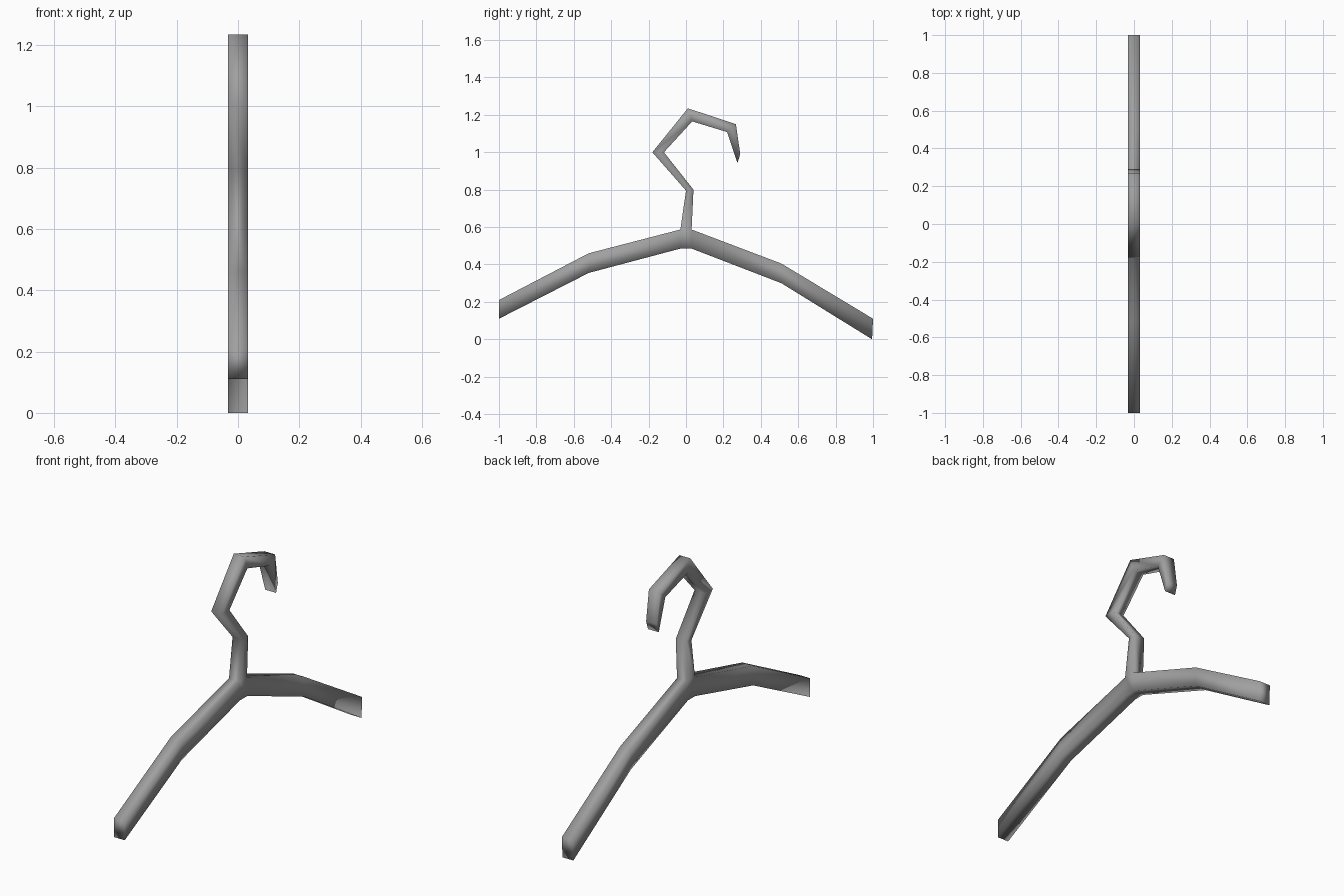
import bpy
import bmesh

cube = bpy.data.objects.get("Cube")
if cube:
    bpy.data.objects.remove(cube, do_unlink=True)

HALF = 0.032  # half thickness across x

grey = bpy.data.materials.new("plain grey")
grey.use_nodes = True
colour = (0.35, 0.35, 0.35, 1)
grey.diffuse_color = colour
grey.node_tree.nodes["Principled BSDF"].inputs["Base Color"].default_value = colour

# Paired (y, z) edges of the bar, upper or outer edge first
arms = [((-1, .21), (-1, .11)), ((-.52, .46), (-.52, .355)),
        ((-.03, .587), (-.03, .485)), ((.03, .587), (.03, .485)),
        ((.51, .405), (.51, .30)), ((1, .11), (.995, 0))]
hook = [((-.03, .587), (.03, .587)), ((0, .795), (.04, .80)),
        ((-.18, 1), (-.118, 1)), ((.01, 1.235), (.033, 1.165)),
        ((.267, 1.15), (.22, 1.108)), ((.29, .99), (.275, .942))]

bm = bmesh.new()
points = {}


def vert(p):
    """Share corners where the hook meets the arms."""
    if p not in points:
        points[p] = bm.verts.new((-HALF, *p))
    return points[p]


# Flat silhouette of arms and hook
for chain in (arms, hook):
    for (a, b), (c, d) in zip(chain, chain[1:]):
        bm.faces.new([vert(p) for p in (a, b, d, c)])

# Thicken into one solid, keeping the back side closed
side = bmesh.ops.extrude_face_region(bm, geom=bm.faces[:], use_keep_orig=True)
moved = [g for g in side["geom"] if isinstance(g, bmesh.types.BMVert)]
bmesh.ops.translate(bm, verts=moved, vec=(2 * HALF, 0, 0))
bmesh.ops.recalc_face_normals(bm, faces=bm.faces[:])
for face in bm.faces:
    face.smooth = True

mesh = bpy.data.meshes.new("clothes_hanger")
bm.to_mesh(mesh)
bm.free()
mesh.materials.append(grey)
hanger = bpy.data.objects.new("clothes_hanger", mesh)
bpy.context.collection.objects.link(hanger)
